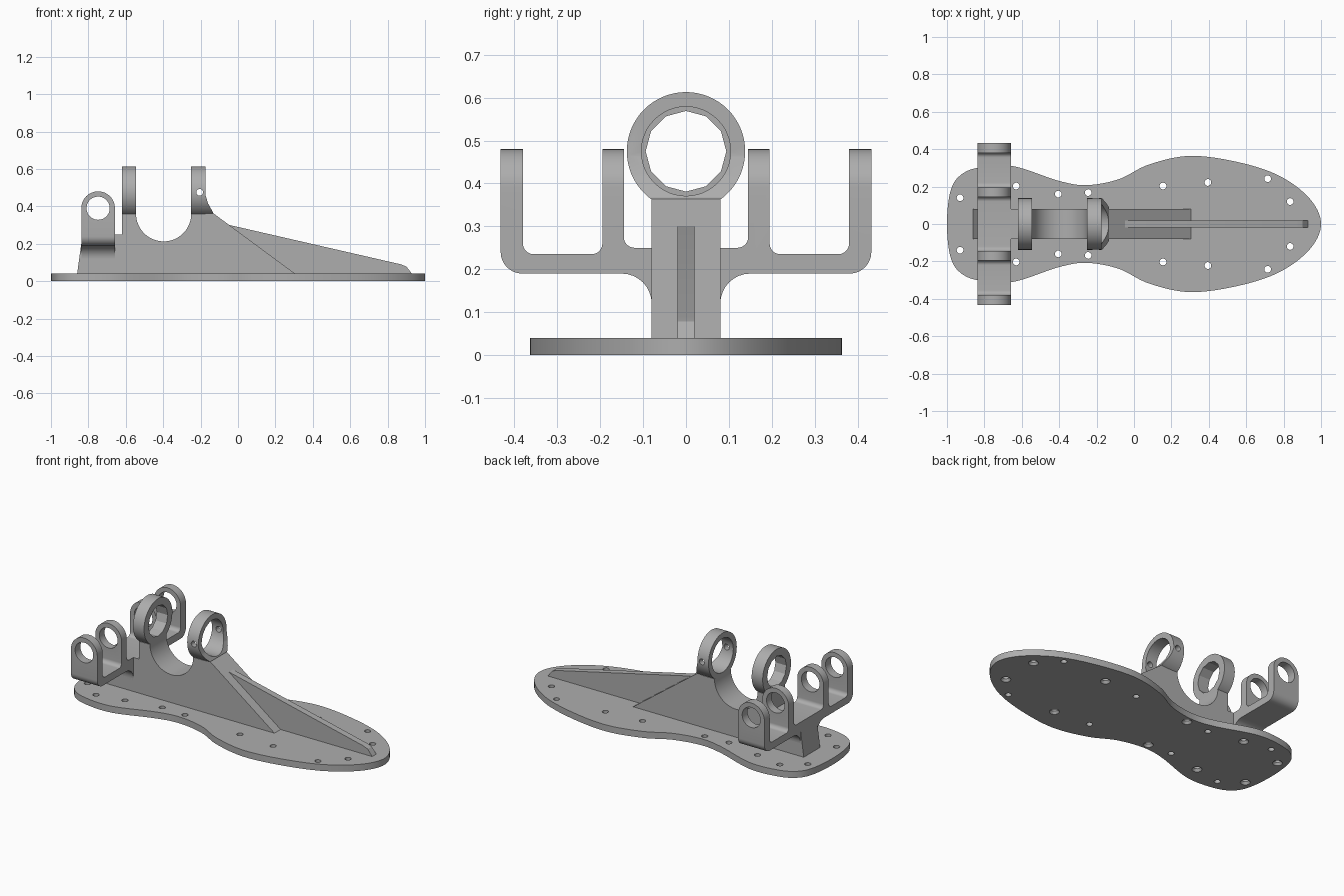
import bpy, bmesh, math
from mathutils import Vector

if "Cube" in bpy.data.objects:
    bpy.data.objects.remove(bpy.data.objects["Cube"], do_unlink=True)

grey = bpy.data.materials.new("plain_grey")
grey.use_nodes = True
COLOUR = (0.42, 0.42, 0.42, 1)
grey.diffuse_color = COLOUR
grey.node_tree.nodes["Principled BSDF"].inputs["Base Color"].default_value = COLOUR

PLACE = {"x": lambda u, v, w: (w, u, v),
         "y": lambda u, v, w: (u, w, v),
         "z": lambda u, v, w: (u, v, w)}


def circle(u, v, r, n=48):
    return [(u + r * math.cos(math.tau * i / n), v + r * math.sin(math.tau * i / n))
            for i in range(n)]


def prism(bm, pts, axis, lo, hi, hi_pts=None):
    """Loft a 2D profile from lo to hi along an axis."""
    put = PLACE[axis]
    a = [bm.verts.new(put(u, v, lo)) for u, v in pts]
    b = [bm.verts.new(put(u, v, hi)) for u, v in (hi_pts or pts)]
    n = len(a)
    bm.faces.new(a)
    bm.faces.new(b[::-1])
    for i in range(n):
        j = (i + 1) % n
        bm.faces.new((a[j], a[i], b[i], b[j]))


def make(name, *prisms):
    bm = bmesh.new()
    for args in prisms:
        prism(bm, *args)
    bmesh.ops.recalc_face_normals(bm, faces=bm.faces[:])
    me = bpy.data.meshes.new(name)
    bm.to_mesh(me)
    bm.free()
    me.materials.append(grey)
    ob = bpy.data.objects.new(name, me)
    bpy.context.collection.objects.link(ob)
    return ob


def activate(ob):
    bpy.ops.object.select_all(action="DESELECT")
    ob.select_set(True)
    bpy.context.view_layer.objects.active = ob


def boolean(ob, operation, *prisms):
    cutter = make("cutter", *prisms)
    mod = ob.modifiers.new("cut", "BOOLEAN")
    mod.operation, mod.object, mod.solver = operation, cutter, "EXACT"
    activate(ob)
    bpy.ops.object.modifier_apply(modifier=mod.name)
    bpy.data.objects.remove(cutter, do_unlink=True)


def rounded(corners, steps=8):
    """Turn (u, v, radius) corners into a path with arcs."""
    out = []
    for i, (u, v, r) in enumerate(corners):
        p = Vector((u, v))
        if not r:
            out.append((u, v))
            continue
        d1 = (Vector(corners[i - 1][:2]) - p).normalized() * r
        d2 = (Vector(corners[i + 1][:2]) - p).normalized() * r
        for k in range(steps + 1):
            t = math.pi / 2 * k / steps
            out.append(tuple(p + d1 * (1 - math.sin(t)) + d2 * (1 - math.cos(t))))
    return out


def smooth_loop(pts, steps=8):
    """Closed Catmull-Rom curve through the points."""
    out, n = [], len(pts)
    for i in range(n):
        p0, p1, p2, p3 = (Vector(pts[(i + k - 1) % n]) for k in range(4))
        for s in range(steps):
            t = s / steps
            out.append(tuple(0.5 * (2 * p1 + (p2 - p0) * t
                       + (2 * p0 - 5 * p1 + 4 * p2 - p3) * t ** 2
                       + (3 * p1 - p0 - 3 * p2 + p3) * t ** 3)))
    return out


# Sole-shaped base plate
side = [(-0.985, 0.16), (-0.94, 0.25), (-0.84, 0.3), (-0.65, 0.31), (-0.4, 0.23),
        (-0.25, 0.208), (-0.08, 0.24), (0.08, 0.318), (0.3, 0.364), (0.56, 0.33),
        (0.78, 0.256), (0.94, 0.135)]
outline = [(-1, 0)] + side + [(1, 0)] + [(x, -y) for x, y in reversed(side)]
plate = make("base_plate", (smooth_loop(outline), "z", 0, 0.04))

# Screw holes, every other pair countersunk from below
holes = [(-0.93, 0.14), (-0.805, 0.235), (-0.63, 0.203), (-0.405, 0.16), (-0.245, 0.168),
         (0.155, 0.203), (0.395, 0.222), (0.715, 0.242), (0.835, 0.12)]
both = [(i, x, y * s) for i, (x, y) in enumerate(holes) for s in (1, -1)]
boolean(plate, "DIFFERENCE", *[(circle(x, y, 0.018, 24), "z", -0.1, 0.1) for i, x, y in both])
boolean(plate, "DIFFERENCE", *[(circle(x, y, 0.03, 24), "z", -0.002, 0.016, circle(x, y, 0.017, 24))
                               for i, x, y in both if i in (0, 2, 4, 6, 8)])

# Thick central spine with a round saddle
saddle = [(-0.3975 - 0.1475 * math.cos(a), 0.36 - 0.1475 * math.sin(a))
          for a in (math.pi * i / 32 for i in range(33))]
spine = make("spine", ([(-0.86, 0.04), (-0.838, 0.2), (-0.66, 0.2), (-0.66, 0.25),
                        (-0.62, 0.25), (-0.62, 0.36)] + saddle
                       + [(-0.175, 0.36), (-0.135, 0.365), (0.305, 0.04)], "y", -0.08, 0.08))

# Thin stiffening rib running to the toe
rib = make("toe_rib", ([(-0.1, 0.04), (-0.1, 0.31), (-0.045, 0.3), (0.87, 0.09),
                        (0.9, 0.078), (0.93, 0.04)], "y", -0.02, 0.02))

# Rear and front clamp rings
RING_Z, RING_R = 0.475, 0.138
rear_ring = make("rear_ring", (circle(0, RING_Z, RING_R, 64), "x", -0.62, -0.545))
boolean(rear_ring, "DIFFERENCE", (circle(0, RING_Z, 0.094, 12), "x", -1, 0))
front_ring = make("front_ring", (circle(0, RING_Z, RING_R, 64), "x", -0.25, -0.133))
wedge = [(-0.175, 0.465), (-0.16, 0.415), (-0.132, 0.365), (0, 0.3), (0, 0.7), (-0.175, 0.7)]
boolean(front_ring, "DIFFERENCE", (wedge, "y", -0.3, 0.3))
boolean(front_ring, "DIFFERENCE", (circle(0, RING_Z, 0.104, 48), "x", -1, 0.2))
boolean(front_ring, "DIFFERENCE", (circle(-0.205, RING_Z, 0.018, 24), "y", -0.3, 0.3))

# Cross bracket with four upright lugs
half = rounded([(0.145, 0.25, 0.025), (0.145, 0.48, 0), (0.195, 0.48, 0), (0.195, 0.235, 0.025),
                (0.38, 0.235, 0.025), (0.38, 0.48, 0), (0.432, 0.48, 0), (0.432, 0.19, 0.05),
                (0.08, 0.19, 0.07), (0.08, 0.1, 0)])
# first corner arc is rebuilt against the centre line
half = rounded([(0, 0.25, 0), (0.145, 0.25, 0.025), (0.145, 0.48, 0)])[1:] + \
    half[half.index((0.195, 0.48)):]
bracket = make("cross_bracket", (half + [(-y, z) for y, z in reversed(half)], "x", -0.838, -0.658))
lug = [(-0.748 + 0.09 * math.cos(a), 0.39 + 0.09 * math.sin(a))
       for a in (math.pi * i / 24 for i in range(25))]
boolean(bracket, "INTERSECT", (lug + [(-0.838, 0), (-0.658, 0)], "y", -0.6, 0.6))
boolean(bracket, "DIFFERENCE", (circle(-0.748, 0.39, 0.062), "y", -0.6, 0.6))

# Smooth the curved walls, keep the edges crisp
for ob in (plate, spine, rib, rear_ring, front_ring, bracket):
    activate(ob)
    bpy.ops.object.shade_smooth_by_angle(angle=math.radians(25))
